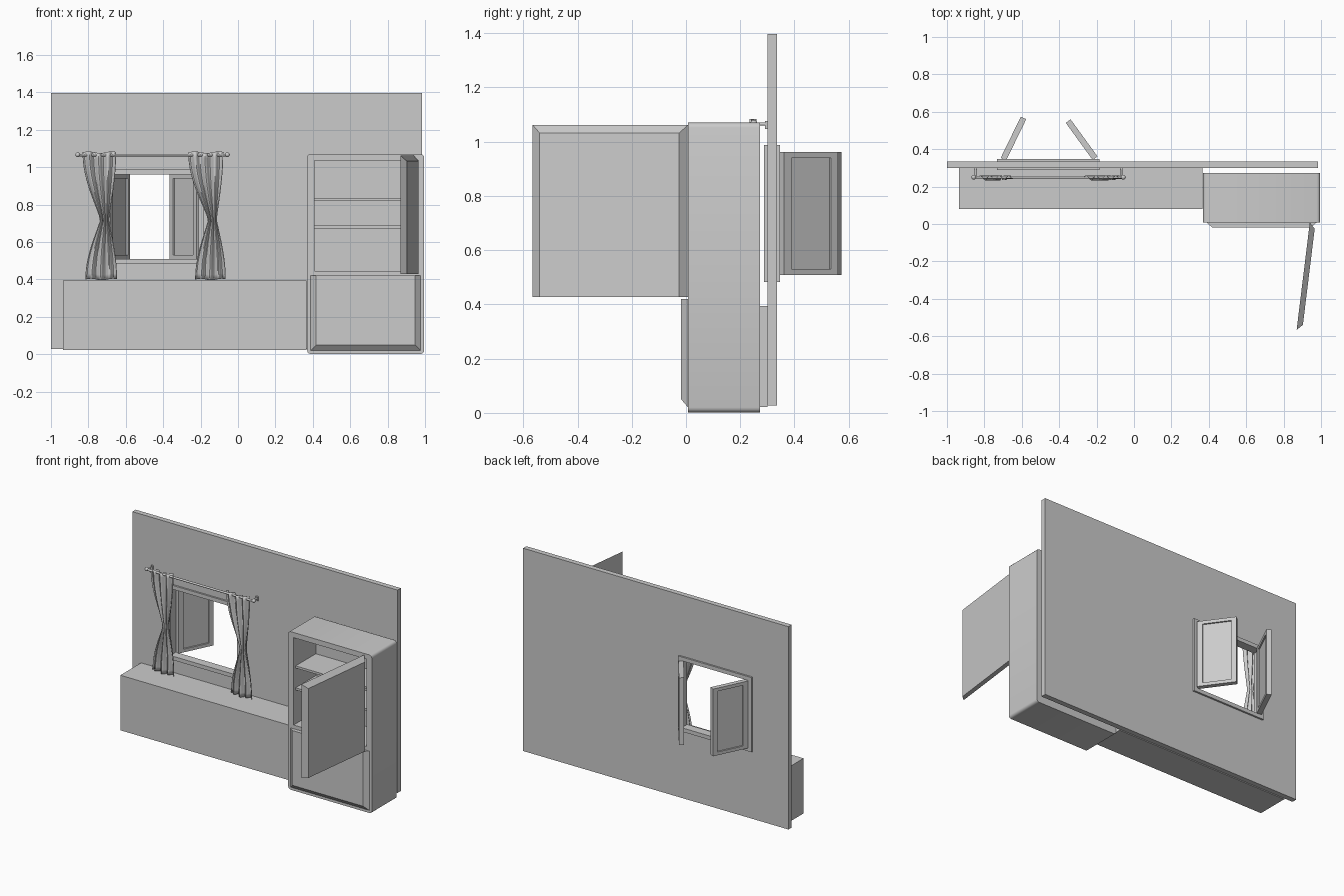
import bpy, bmesh, math
from mathutils import Vector, Matrix

if "Cube" in bpy.data.objects:
    bpy.data.objects.remove(bpy.data.objects["Cube"])


def make(name, bm):
    bmesh.ops.recalc_face_normals(bm, faces=bm.faces)
    me = bpy.data.meshes.new(name)
    bm.to_mesh(me)
    bm.free()
    ob = bpy.data.objects.new(name, me)
    bpy.context.collection.objects.link(ob)
    return ob


def add_box(bm, x0, x1, y0, y1, z0, z1):
    m = Matrix.Translation(((x0 + x1) / 2, (y0 + y1) / 2, (z0 + z1) / 2)) @ \
        Matrix.Diagonal((x1 - x0, y1 - y0, z1 - z0, 1))
    bmesh.ops.create_cube(bm, size=1, matrix=m)


def boxes(name, *dims):
    bm = bmesh.new()
    for d in dims:
        add_box(bm, *d)
    return make(name, bm)


def smooth(ob):
    bpy.ops.object.select_all(action='DESELECT')
    bpy.context.view_layer.objects.active = ob
    ob.select_set(True)
    bpy.ops.object.shade_smooth_by_angle(angle=math.radians(40))


def cut(ob, *dims):
    cutter = boxes("cutter", dims)
    mod = ob.modifiers.new("cut", 'BOOLEAN')
    mod.operation, mod.solver, mod.object = 'DIFFERENCE', 'EXACT', cutter
    bpy.context.view_layer.objects.active = ob
    bpy.ops.object.modifier_apply(modifier=mod.name)
    bpy.data.objects.remove(cutter)


def chamfered_door(name, x0, x1, z0, z1, depth, bottom, top, c=0.03):
    """Slab whose outer (-y) face is inset on both sides and at one end."""
    bm = bmesh.new()
    rings = []
    for y, i, b, t in ((0, 0, 0, 0), (-depth, c, bottom, top)):
        rings.append([bm.verts.new(p) for p in (
            (x0 + i, y, z0 + b), (x1 - i, y, z0 + b),
            (x1 - i, y, z1 - t), (x0 + i, y, z1 - t))])
    a, b = rings
    bm.faces.new(a)
    bm.faces.new(b)
    for k in range(4):
        j = (k + 1) % 4
        bm.faces.new((a[k], a[j], b[j], b[k]))
    return make(name, bm)


# Wall with window opening, and low counter
WX0, WX1, WZ0, WZ1 = -0.733, -0.185, 0.483, 0.987
F = 0.026
wall = boxes("wall", (-1, 0.983, 0.30, 0.335, 0.028, 1.398))
cut(wall, WX0 + 0.01, WX1 - 0.01, 0.2, 0.4, WZ0 + 0.01, WZ1 - 0.01)
boxes("counter", (-0.935, 0.365, 0.08, 0.30, 0.022, 0.394))

# Window frame
frame = boxes("window_frame", (WX0, WX1, 0.288, 0.347, WZ0, WZ1))
cut(frame, WX0 + F, WX1 - F, 0.2, 0.4, WZ0 + F, WZ1 - F)


# Opened window sashes, built from the hinge along +x or -x
def sash(name, hinge, angle, side):
    w, t, b, z0, z1 = 0.245, 0.032, 0.03, 0.508, 0.962

    def sx(a, c):
        return (a, c) if side > 0 else (-c, -a)
    ob = boxes(name, (*sx(0, w), -t / 2, t / 2, z0, z1))
    for y0, y1 in ((-1, -0.006), (0.006, 1)):
        cut(ob, *sx(b + 0.005, w - b), y0, y1, z0 + 0.022, z1 - 0.022)
    ob.location = hinge
    ob.rotation_euler.z = math.radians(angle)


sash("left_sash", (-0.698, 0.347, 0), 64, 1)
sash("right_sash", (-0.208, 0.352, 0), -54, -1)

# Curtain rod with finials and wall brackets
RY, RZ = 0.250, 1.065
bm = bmesh.new()
bmesh.ops.create_cone(bm, cap_ends=True, segments=12, radius1=0.007, radius2=0.007, depth=0.80,
                      matrix=Matrix.Translation((-0.457, RY, RZ)) @ Matrix.Rotation(math.pi / 2, 4, 'Y'))
for x in (-0.857, -0.057):
    bmesh.ops.create_uvsphere(bm, u_segments=12, v_segments=8, radius=0.013,
                              matrix=Matrix.Translation((x, RY, RZ + 0.002)))
for x in (-0.848, -0.066):
    bmesh.ops.create_cone(bm, cap_ends=True, segments=10, radius1=0.006, radius2=0.006, depth=0.05,
                          matrix=Matrix.Translation((x, 0.275, RZ)) @ Matrix.Rotation(math.pi / 2, 4, 'X'))
    add_box(bm, x - 0.008, x + 0.008, 0.292, 0.30, RZ - 0.018, RZ + 0.012)
smooth(make("curtain_rod", bm))


# Curtains: wavy sheets gathered at mid height
def curtain(name, top, pinch, bottom):
    bm = bmesh.new()
    nx, nz, zp, z0, z1 = 40, 24, 0.72, 0.40, 1.08
    grid = []
    for j in range(nz + 1):
        z = z0 + (z1 - z0) * j / nz
        end, s = (top, (z - zp) / (z1 - zp)) if z > zp else (bottom, (zp - z) / (zp - z0))
        f = math.sin(s * math.pi / 2) ** 1.1
        l, r = (pinch[k] + (end[k] - pinch[k]) * f for k in (0, 1))
        row = []
        for i in range(nx + 1):
            u = i / nx
            y = 0.247 + 0.012 * math.sin(u * math.pi * 7 + 0.5)
            row.append(bm.verts.new((l + (r - l) * u, y, z + 0.004 * math.sin(u * 9))))
        grid.append(row)
    for j in range(nz):
        for i in range(nx):
            bm.faces.new((grid[j][i], grid[j][i + 1], grid[j + 1][i + 1], grid[j + 1][i]))
    ob = make(name, bm)
    smooth(ob)
    sol = ob.modifiers.new("cloth", 'SOLIDIFY')
    sol.thickness, sol.offset = 0.003, 0


curtain("left_curtain", (-0.83, -0.653), (-0.735, -0.692), (-0.815, -0.648))
curtain("right_curtain", (-0.265, -0.080), (-0.158, -0.115), (-0.228, -0.067))

# Refrigerator body: rounded front outline, hollow upper compartment
bm = bmesh.new()
add_box(bm, 0.370, 0.995, 0.008, 0.272, 0.002, 1.070)
long_edges = [e for e in bm.edges if abs(e.verts[0].co.y - e.verts[1].co.y) > 0.1]
bmesh.ops.bevel(bm, geom=long_edges, offset=0.018, segments=3, profile=0.5, affect='EDGES')
body = make("fridge_body", bm)
cut(body, 0.410, 0.955, -0.1, 0.245, 0.445, 1.035)
smooth(body)

# Shelves
boxes("fridge_shelves", *[(0.408, 0.957, 0.03, 0.247, z, z + 0.015) for z in (0.673, 0.821)])

# Closed lower door and opened upper door
low = chamfered_door("freezer_door", 0.388, 0.976, 0.020, 0.420, 0.026, 0.03, 0)
low.location.y = 0.008
up = chamfered_door("fridge_door", -0.578, 0, 0.428, 1.062, 0.03, 0, 0.03)
up.location = (0.940, 0.008, 0)
up.rotation_euler.z = math.radians(83)
